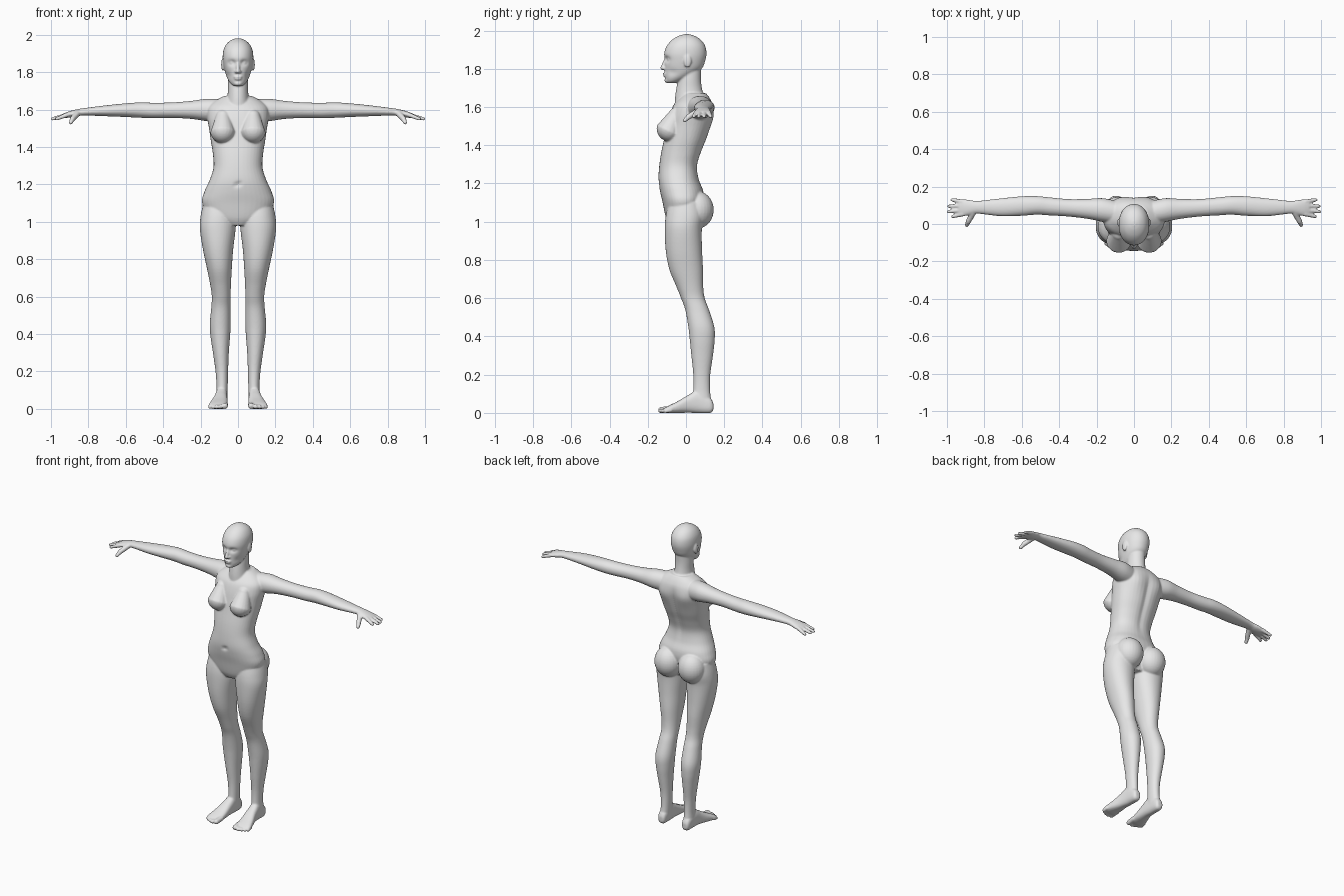
import bpy, bmesh, math
from mathutils import Vector, Matrix

skin = bpy.data.materials.new("plain_grey")
skin.diffuse_color = (0.8, 0.8, 0.8, 1)
bm = bmesh.new()


def spline(p0, p1, p2, p3, t):
    return [0.5 * (2 * b + (c - a) * t + (2 * a - 5 * b + 4 * c - d) * t * t
                   + (3 * b - a - 3 * c + d) * t ** 3) for a, b, c, d in zip(p0, p1, p2, p3)]


def loft(axis, secs, power=2.0, sides=(1,), n=40, sub=5):
    """Rounded sections (t, a0, a1, b0, b1) placed along an axis, smoothly interpolated."""
    rows = []
    for i in range(len(secs) - 1):
        q = [secs[max(i - 1, 0)], secs[i], secs[i + 1], secs[min(i + 2, len(secs) - 1)]]
        rows += [spline(*q, k / sub) for k in range(sub)]
    rows.append(secs[-1])
    made = []
    for s in sides:
        rings = []
        for t, a0, a1, b0, b1 in rows:
            ring = []
            for k in range(n):
                c, d = math.cos(2 * math.pi * k / n), math.sin(2 * math.pi * k / n)
                a = (a0 + a1) / 2 + (a1 - a0) / 2 * math.copysign(abs(c) ** (2 / power), c)
                b = (b0 + b1) / 2 + (b1 - b0) / 2 * math.copysign(abs(d) ** (2 / power), d)
                x, y, z = {'X': (t, a, b), 'Y': (a, t, b), 'Z': (a, b, t)}[axis]
                ring.append(bm.verts.new((s * x, y, z)))
            rings.append(ring)
        for r0, r1 in zip(rings, rings[1:]):
            for k in range(n):
                bm.faces.new((r0[k], r0[(k + 1) % n], r1[(k + 1) % n], r1[k]))
        bm.faces.new(rings[0])
        bm.faces.new(rings[-1])
        made += [v for r in rings for v in r]
    return made


def ball(center, radii, sides=(1,)):
    for s in sides:
        m = Matrix.Translation((s * center[0], center[1], center[2])) @ Matrix.Diagonal((*radii, 1))
        bmesh.ops.create_uvsphere(bm, u_segments=28, v_segments=18, radius=1, matrix=m)


def rod(p, q, r0, r1, sides=(1, -1)):
    """Round-ended tapered rod from p to q."""
    for s in sides:
        a, b = Vector((s * p[0], *p[1:])), Vector((s * q[0], *q[1:]))
        rot = (b - a).to_track_quat('Z', 'Y')
        vs = bmesh.ops.create_uvsphere(bm, u_segments=20, v_segments=14, radius=1)['verts']
        for v in vs:
            high = v.co.z > 1e-4
            v.co = rot @ (v.co * (r1 if high else r0)) + (b if high else a)


def push(verts, center, radii, move, sides=(1,)):
    """Soft push of the verts around a center."""
    for s in sides:
        c = Vector((s * center[0], *center[1:]))
        for v in verts:
            d = sum(((v.co[i] - c[i]) / radii[i]) ** 2 for i in range(3))
            v.co += Vector(move) * math.exp(-d)


BOTH = (1, -1)

# torso: z, front y, back y, half width
torso = [(.98, -.085, .05, .08), (1.02, -.105, .06, .15), (1.1, -.122, .09, .192),
         (1.16, -.136, .09, .18), (1.22, -.144, .068, .153), (1.29, -.14, .06, .131),
         (1.36, -.13, .08, .134), (1.43, -.115, .108, .145), (1.5, -.1, .13, .155),
         (1.56, -.085, .143, .165), (1.61, -.065, .14, .16), (1.645, -.035, .125, .125),
         (1.672, -.01, .105, .075)]
tv = loft('Z', [(z, -w, w, f, b) for z, f, b, w in torso], 2.25)
for z in (1.3, 1.38, 1.46, 1.54):                        # spine groove
    push(tv, (0, .11, z), (.022, .08, .06), (0, -.008, 0))
push(tv, (0, -.144, 1.2), (.01, .03, .012), (0, .01, 0))
push(tv, (.085, .14, 1.54), (.05, .05, .06), (0, .01, 0), BOTH)

# chest and seat volumes
rod((.08, -.05, 1.56), (.081, -.085, 1.488), .04, .069)
ball((.087, .058, 1.062), (.088, .087, .098), BOTH)

# neck
loft('Z', [(1.58, -.075, .075, -.06, .11), (1.65, -.06, .06, -.057, .095),
           (1.7, -.054, .054, -.05, .083), (1.75, -.053, .053, -.04, .078),
           (1.81, -.05, .05, -.03, .08)])

# head: z, front y, back y, half width
head = [(1.725, -.098, -.06, .02), (1.737, -.106, -.02, .038), (1.765, -.11, .035, .057),
        (1.8, -.111, .082, .069), (1.84, -.112, .1, .078), (1.88, -.114, .107, .082),
        (1.92, -.1, .1, .077), (1.952, -.072, .077, .06), (1.972, -.038, .045, .035),
        (1.981, -.008, .015, .01)]
hv = loft('Z', [(z, -w, w, f, b) for z, f, b, w in head], 2.1, n=72, sub=8)
push(hv, (.032, -.105, 1.85), (.02, .04, .014), (0, .016, 0), BOTH)   # eye sockets
push(hv, (.055, -.075, 1.78), (.02, .04, .02), (-.004, .004, 0))       # cheek hollow
push(hv, (-.055, -.075, 1.78), (.02, .04, .02), (.004, .004, 0))
# face features and ears
ball((.032, -.083, 1.85), (.014, .014, .011), BOTH)
rod((0, -.106, 1.848), (0, -.123, 1.805), .008, .012, (1,))
ball((.01, -.113, 1.802), (.009, .011, .008), BOTH)
ball((0, -.109, 1.775), (.023, .012, .006), (1,))
ball((0, -.108, 1.764), (.02, .012, .007), (1,))
ball((0, -.095, 1.739), (.024, .018, .014), (1,))
ball((.081, .008, 1.84), (.009, .02, .034), BOTH)

# legs: z, inner x, outer x, front y, back y
loft('Z', [(1.1, .02, .185, -.09, .085), (1.03, .012, .2, -.106, .095),
           (.96, .013, .204, -.111, .083), (.85, .026, .187, -.106, .084),
           (.75, .033, .166, -.087, .089), (.66, .038, .148, -.05, .09),
           (.6, .039, .14, -.026, .098), (.54, .039, .143, -.004, .12),
           (.45, .039, .151, .012, .148), (.38, .043, .146, .02, .15),
           (.3, .049, .134, .028, .141), (.2, .053, .12, .038, .127),
           (.12, .055, .115, .038, .126), (.06, .057, .117, .03, .132),
           (.025, .062, .113, .04, .13)], 2.1, BOTH)

# feet: y, inner x, outer x, bottom z, top z
loft('Y', [(.143, .072, .104, .015, .05), (.125, .061, .115, -.001, .08),
           (.06, .057, .12, -.001, .115), (.01, .056, .128, .001, .092),
           (-.045, .055, .145, -.001, .06), (-.09, .057, .157, -.001, .038),
           (-.112, .064, .153, .003, .026)], 2.5, BOTH)
# toes, big to small
for x, tip, r in ((.07, -.136, .0165), (.096, -.139, .012), (.115, -.132, .0115),
                  (.133, -.122, .011), (.149, -.11, .0105)):
    rod((x - .002, -.08, r + .004), (x, tip + r * .4, r - .001), r, r)

# arms and palms: x, front y, back y, bottom z, top z
loft('X', [(.1, .0, .125, 1.53, 1.655), (.17, .012, .138, 1.538, 1.657),
           (.25, .028, .134, 1.55, 1.646), (.35, .04, .133, 1.555, 1.638),
           (.45, .046, .142, 1.554, 1.636), (.52, .05, .149, 1.556, 1.638),
           (.6, .044, .148, 1.56, 1.633), (.7, .041, .138, 1.564, 1.623),
           (.78, .049, .129, 1.567, 1.613), (.84, .056, .123, 1.567, 1.605),
           (.875, .049, .128, 1.561, 1.598), (.91, .042, .131, 1.556, 1.588),
           (.938, .046, .127, 1.555, 1.577)], 2.1, BOTH)
# fingers and thumb
for y0, x1, y1 in ((.053, .97, .04), (.075, .992, .066), (.098, .989, .095), (.119, .972, .129)):
    rod((.915, y0, 1.571), (x1, y1, 1.55), .0125, .0095)
rod((.86, .06, 1.577), (.885, .015, 1.55), .016, .015)
rod((.885, .015, 1.55), (.894, -.006, 1.53), .014, .0105)

# fuse every volume into one smooth skin
bmesh.ops.recalc_face_normals(bm, faces=bm.faces[:])
mesh = bpy.data.meshes.new("body")
bm.to_mesh(mesh)
bm.free()
mesh.materials.append(skin)
body = bpy.data.objects.new("body", mesh)
bpy.context.collection.objects.link(body)
fuse = body.modifiers.new("fuse", 'REMESH')
fuse.mode = 'VOXEL'
fuse.voxel_size = 0.005
fuse.use_smooth_shade = True
soften = body.modifiers.new("soften", 'SMOOTH')
soften.factor = 0.5
soften.iterations = 4
